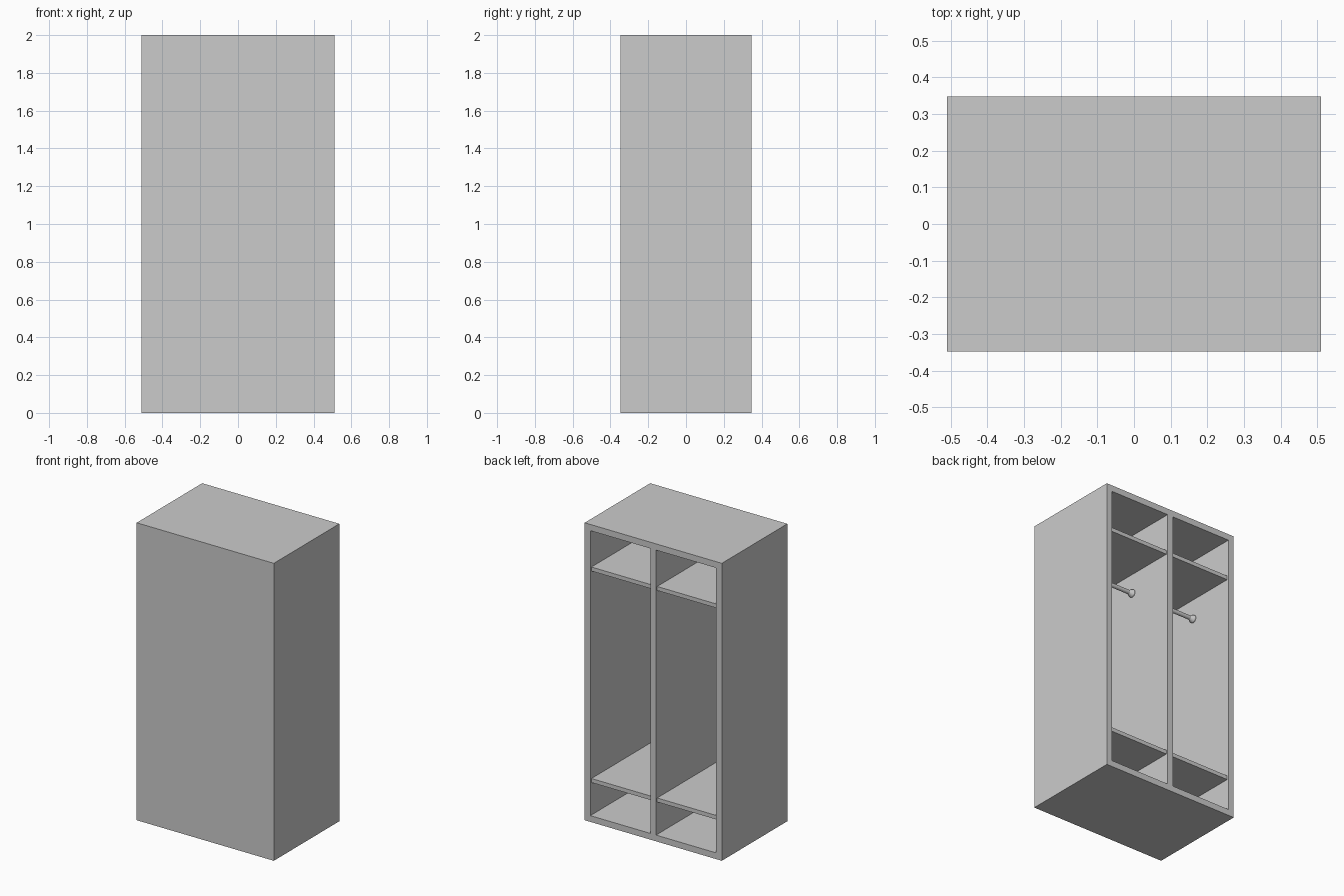
import bpy, bmesh, math
from mathutils import Matrix

if "Cube" in bpy.data.objects:
    bpy.data.objects.remove(bpy.data.objects["Cube"])

W, D, H, T = 1.02, 0.696, 2.0, 0.042   # outer size and board thickness
X, Y = W / 2, D / 2

grey = bpy.data.materials.new("plain grey")
grey.diffuse_color = (0.6, 0.6, 0.6, 1)
grey.use_nodes = True
grey.node_tree.nodes["Principled BSDF"].inputs["Base Color"].default_value = grey.diffuse_color


def make(name, bm):
    bmesh.ops.recalc_face_normals(bm, faces=bm.faces)
    me = bpy.data.meshes.new(name)
    bm.to_mesh(me)
    bm.free()
    me.materials.append(grey)
    ob = bpy.data.objects.new(name, me)
    bpy.context.collection.objects.link(ob)
    return ob


def board(name, x0, x1, y0, y1, z0, z1):
    bm = bmesh.new()
    bmesh.ops.create_cube(bm, size=1)
    bmesh.ops.scale(bm, vec=(x1 - x0, y1 - y0, z1 - z0), verts=bm.verts)
    bmesh.ops.translate(bm, vec=((x0 + x1) / 2, (y0 + y1) / 2, (z0 + z1) / 2), verts=bm.verts)
    return make(name, bm)


# Carcass: a solid block whose +y face is split into two bays and pushed in
bm = bmesh.new()
xs = [-X, -X + T, -T / 2, T / 2, X - T, X]
zs = [0, T, H - T, H]
grid = [[bm.verts.new((x, Y, z)) for z in zs] for x in xs]
bays = []
for i in range(5):
    for k in range(3):
        f = bm.faces.new((grid[i][k], grid[i][k + 1], grid[i + 1][k + 1], grid[i + 1][k]))
        if k == 1 and i in (1, 3):
            bays.append(f)
# outer shell: extend the rim forward and close it with the front panel
rim = [e for e in bm.edges if e.is_boundary]
ext = bmesh.ops.extrude_edge_only(bm, edges=rim)["geom"]
bmesh.ops.translate(bm, vec=(0, -D, 0), verts=[g for g in ext if isinstance(g, bmesh.types.BMVert)])
bmesh.ops.holes_fill(bm, edges=[e for e in bm.edges if e.is_boundary], sides=0)
# the bays
for f in bays:
    new = bmesh.ops.extrude_discrete_faces(bm, faces=[f])["faces"][0]
    bmesh.ops.translate(bm, vec=(0, -(D - T), 0), verts=new.verts)
make("carcass", bm)

# Fittings of each bay
for side, label in ((-1, "left"), (1, "right")):
    a, b = sorted((side * T / 2, side * (X - T)))
    for name, z in (("lower_shelf", 0.26), ("upper_shelf", 1.682)):
        board(f"{label}_{name}", a, b, -Y + T, Y - 0.012, z, z + 0.027)

    # hanging rail with flared end sockets, lathed around the x axis
    prof = [(a, 0.026), (a + 0.008, 0.026), (a + 0.03, 0.014),
            (b - 0.03, 0.014), (b - 0.008, 0.026), (b, 0.026)]
    bm = bmesh.new()
    n = 24
    rings = [[bm.verts.new((x, 0.01 + r * math.cos(2 * math.pi * j / n),
                            1.545 + r * math.sin(2 * math.pi * j / n)))
              for j in range(n)] for x, r in prof]
    for r0, r1 in zip(rings, rings[1:]):
        for j in range(n):
            bm.faces.new((r0[j], r0[(j + 1) % n], r1[(j + 1) % n], r1[j]))
    bm.faces.new(rings[0])
    bm.faces.new(rings[-1])
    rail = make(f"{label}_hanging_rail", bm)
    bpy.context.view_layer.objects.active = rail
    rail.select_set(True)
    bpy.ops.object.shade_smooth_by_angle(angle=math.radians(25))
    rail.select_set(False)
